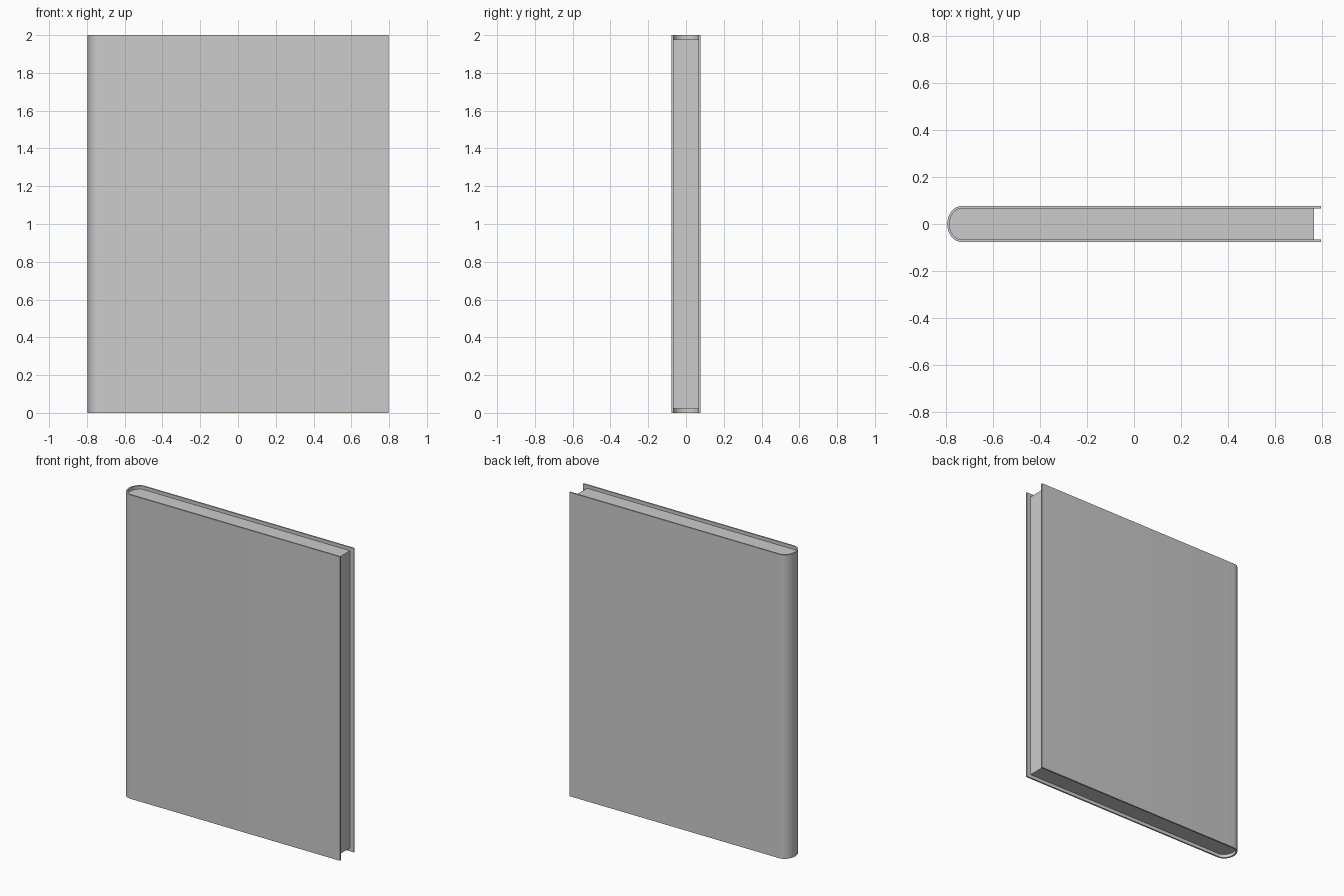
import bpy, bmesh, math

if "Cube" in bpy.data.objects:
    bpy.data.objects.remove(bpy.data.objects["Cube"])

CX = -0.732          # x where the rounded spine begins
SEG = 20             # segments around the spine


def outline(a, b, x_end):
    """Open U profile: straight board, elliptical spine, straight board."""
    arc = [(CX - a * math.sin(math.pi * i / SEG), b * math.cos(math.pi * i / SEG))
           for i in range(SEG + 1)]
    return [(x_end, b)] + arc + [(x_end, -b)]


def extrude(name, pts, z0, z1):
    """Closed profile in xy raised from z0 to z1."""
    bm = bmesh.new()
    face = bm.faces.new([bm.verts.new((x, y, z0)) for x, y in pts])
    res = bmesh.ops.extrude_face_region(bm, geom=[face])
    top = [v for v in res["geom"] if isinstance(v, bmesh.types.BMVert)]
    bmesh.ops.translate(bm, vec=(0, 0, z1 - z0), verts=top)
    bmesh.ops.recalc_face_normals(bm, faces=bm.faces)
    mesh = bpy.data.meshes.new(name)
    bm.to_mesh(mesh)
    bm.free()
    obj = bpy.data.objects.new(name, mesh)
    bpy.context.collection.objects.link(obj)
    bpy.ops.object.select_all(action='DESELECT')
    obj.select_set(True)
    bpy.context.view_layer.objects.active = obj
    bpy.ops.object.shade_smooth_by_angle(angle=math.radians(30))
    return obj


# Cover: two boards joined by the rounded spine
outer = outline(0.064, 0.077, 0.796)
inner = outline(0.054, 0.067, 0.796)
extrude("cover", outer + inner[::-1], 0.0, 2.0)

# Page block: fills the cover, set back at top, bottom and fore edge
extrude("pages", outline(0.054, 0.067, 0.768), 0.022, 1.978)
